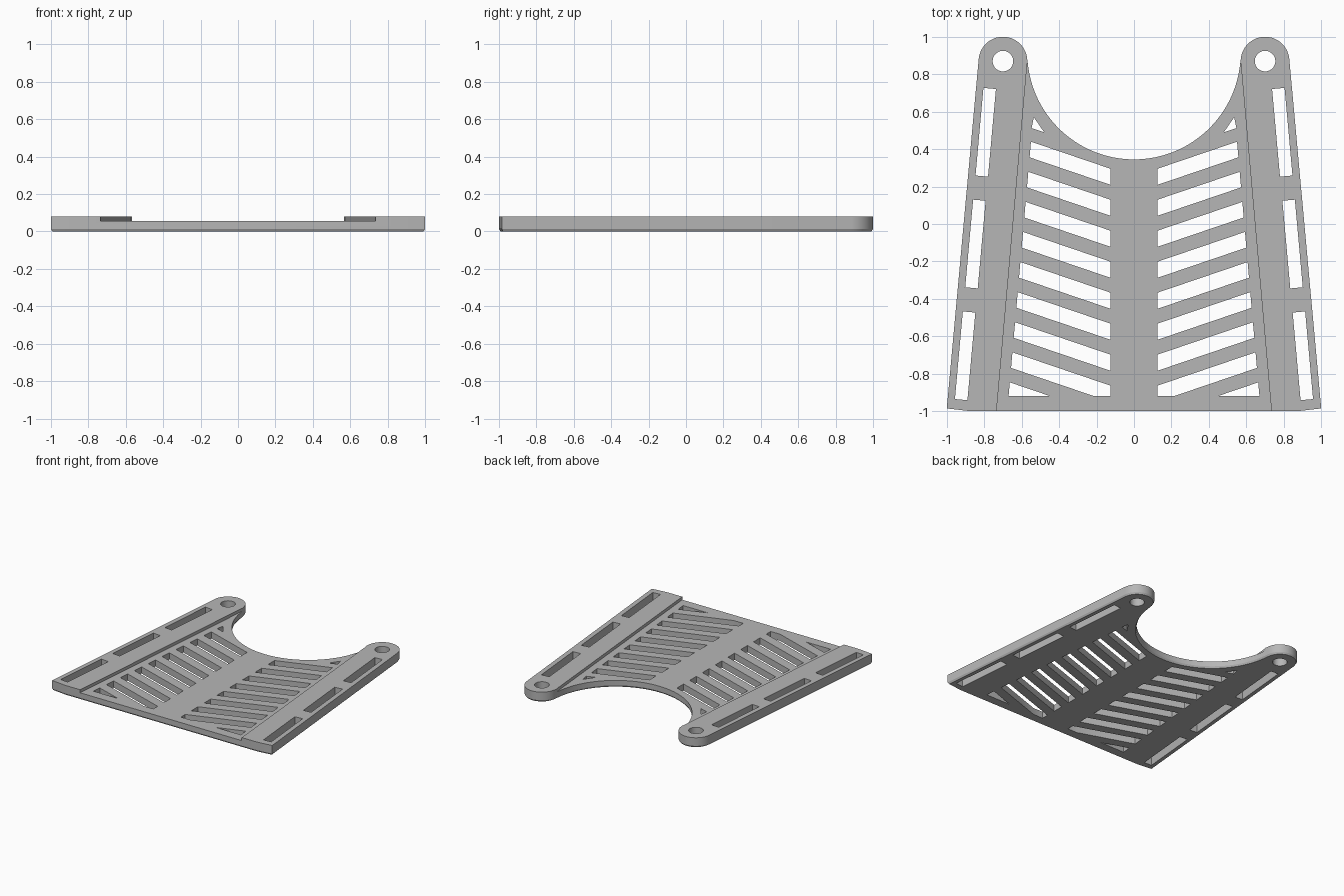
import bpy, bmesh
from math import sin, cos, radians, atan2
from mathutils import Vector

if "Cube" in bpy.data.objects:
    bpy.data.objects.remove(bpy.data.objects["Cube"])

THICK, DECK = 0.08, 0.055          # rail height, recessed deck height
LUG, LUG_R = Vector((0.70, 0.87)), 0.13
BAY, BAY_R = Vector((0, 0.915)), 0.57
LEAN = radians(5.15)               # rails splay outwards to the front

grey = bpy.data.materials.new("plain grey")
grey.use_nodes = True
grey.diffuse_color = (0.47, 0.47, 0.47, 1)
grey.node_tree.nodes["Principled BSDF"].inputs["Base Color"].default_value = grey.diffuse_color


def arc(centre, radius, start, end, steps):
    angles = [start + (end - start) * i / steps for i in range(steps + 1)]
    return [centre + radius * Vector((cos(a), sin(a))) for a in angles]


def mirrored(points):
    return [Vector((-p.x, p.y)) for p in reversed(points)]


def inset(points, amount):
    result = []
    for i, p in enumerate(points):
        a = (p - points[i - 1]).normalized()
        b = (points[(i + 1) % len(points)] - p).normalized()
        normal = Vector((-(a.y + b.y), a.x + b.x)).normalized()
        result.append(p + normal * amount / max(normal.dot(Vector((-a.y, a.x))), 0.3))
    return result


def add_prism(bm, layers):
    """Solid from matching counter-clockwise outlines, listed as (points, z) upwards."""
    rings = [[bm.verts.new((p.x, p.y, z)) for p in pts] for pts, z in layers]
    bm.faces.new(list(reversed(rings[0])))
    bm.faces.new(rings[-1])
    n = len(rings[0])
    for low, high in zip(rings, rings[1:]):
        for i in range(n):
            j = (i + 1) % n
            bm.faces.new((low[i], low[j], high[j], high[i]))


def make_object(name, bm):
    mesh = bpy.data.meshes.new(name)
    bm.to_mesh(mesh)
    bm.free()
    mesh.materials.append(grey)
    obj = bpy.data.objects.new(name, mesh)
    bpy.context.collection.objects.link(obj)
    return obj


def clip_front(points, y):
    """Keep the part of a polygon behind the line at y."""
    kept = []
    for i, b in enumerate(points):
        a = points[i - 1]
        if (a.y < y) != (b.y < y):
            kept.append(a.lerp(b, (y - a.y) / (b.y - a.y)))
        if b.y >= y:
            kept.append(b)
    return kept


# Plate outline: front corner, rounded lug, round bay, then the mirrored side
to_bay = BAY - LUG
touch = atan2(to_bay.y, to_bay.x)
lug_arc = arc(LUG, LUG_R, LEAN, touch, 36)
side = [Vector((0.87, -1)), Vector((1, -0.985))] + lug_arc
bay_arc = arc(BAY, BAY_R, touch - radians(180), -touch, 72)[1:-1]
outline = side + bay_arc + mirrored(side)

bm = bmesh.new()
add_prism(bm, [(inset(outline, 0.008), 0), (outline, 0.014), (outline, THICK)])
plate = make_object("vented_plate", bm)

# Recess between the rails
bm = bmesh.new()
edge = [Vector((0.743, -1.1)), Vector((0.5705, 0.8585))]
add_prism(bm, [(edge + mirrored(edge), z) for z in (DECK, THICK + 0.1)])
recess = make_object("recess_cutter", bm)

# Openings on one side: lug hole, rail slots, slanted vents
openings = [arc(LUG, 0.055, 0, radians(360), 40)[:-1]]

along = Vector((-sin(LEAN), cos(LEAN))) * 0.235
across = Vector((cos(LEAN), sin(LEAN))) * 0.0335
for i in range(3):
    c = Vector((0.792 + 0.055 * i, 0.49 - 0.597 * i))
    openings.append([c - along - across, c - along + across,
                     c + along + across, c + along - across])

SLOPE, INNER, GAP = 0.34, 0.125, 0.086


def vent_end(y):
    # Where a slanted vent edge meets the line beside the rail
    x = (0.589 - 0.088 * (y - SLOPE * INNER)) / (1 + 0.088 * SLOPE)
    return Vector((x, y + SLOPE * (x - INNER)))


for k in range(9):
    top = 0.295 - 0.1655 * k
    vent = [Vector((INNER, top - GAP)), vent_end(top - GAP),
            vent_end(top), Vector((INNER, top))]
    openings.append(clip_front(vent, -0.92))
openings.append([Vector((0.48, 0.49)), Vector((0.547, 0.512)), Vector((0.535, 0.57))])

bm = bmesh.new()
for shape in openings:
    for points in (shape, mirrored(shape)):
        add_prism(bm, [(points, -0.1), (points, THICK + 0.1)])
cutouts = make_object("opening_cutter", bm)

# Cut the plate and drop the cutters
bpy.ops.object.select_all(action='DESELECT')
plate.select_set(True)
bpy.context.view_layer.objects.active = plate
for cutter in (recess, cutouts):
    cutter.hide_render = True
    mod = plate.modifiers.new(cutter.name, 'BOOLEAN')
    mod.operation = 'DIFFERENCE'
    mod.solver = 'EXACT'
    mod.object = cutter
    bpy.ops.object.modifier_apply(modifier=mod.name)
    bpy.data.objects.remove(cutter)
bpy.ops.object.shade_smooth_by_angle(angle=radians(20))
